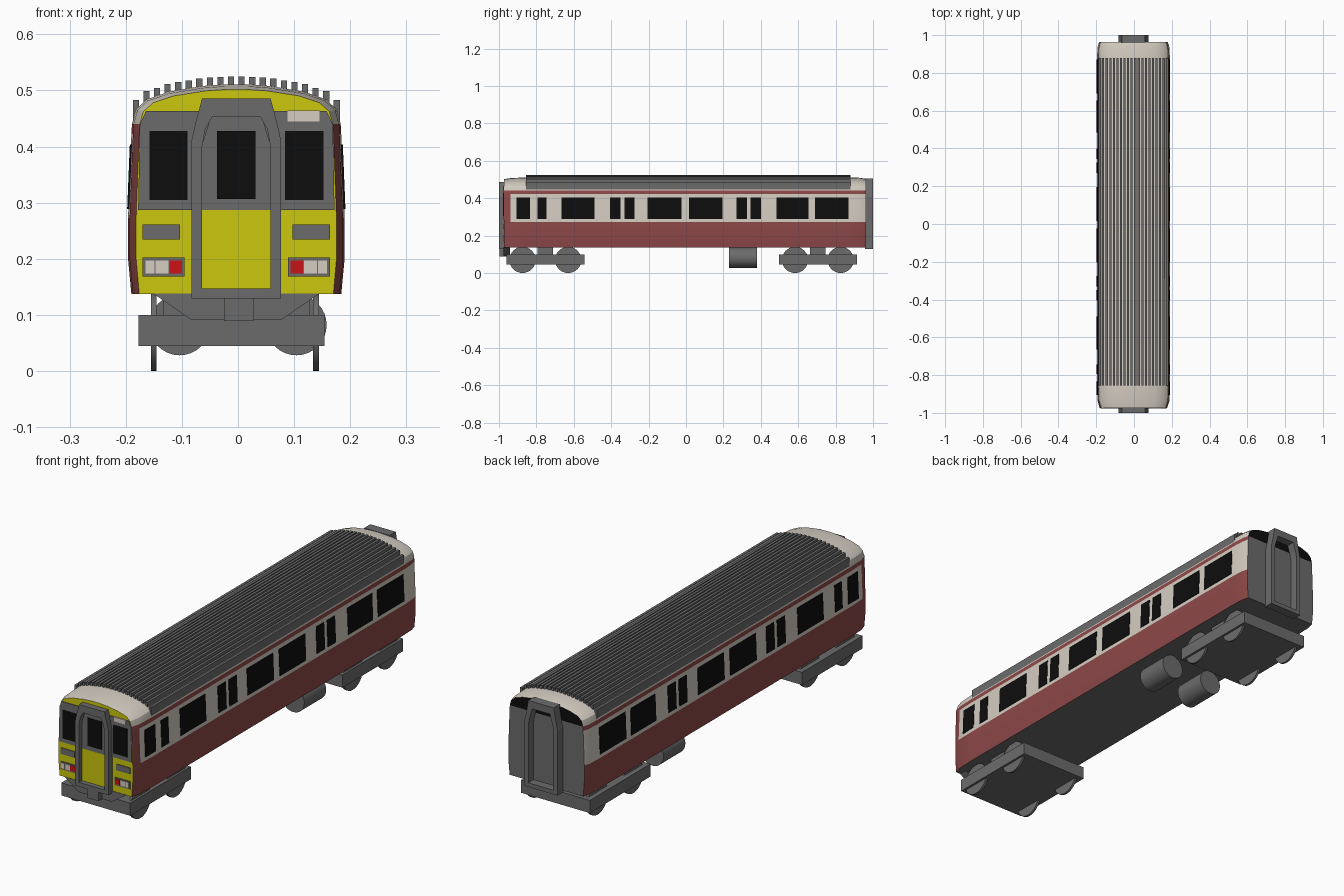
import bpy, bmesh, math
from mathutils import Matrix

if "Cube" in bpy.data.objects:
    bpy.data.objects.remove(bpy.data.objects["Cube"])

SHIFT = -0.003  # the body sits slightly off centre


def mat(name, r, g, b):
    m = bpy.data.materials.new(name)
    m.diffuse_color = (r, g, b, 1)
    m.use_nodes = True
    m.node_tree.nodes["Principled BSDF"].inputs["Base Color"].default_value = m.diffuse_color
    return m


RED = mat("dull_red", 0.27, 0.065, 0.065)
CREAM = mat("cream", 0.66, 0.61, 0.54)
GREY = mat("grey", 0.148, 0.148, 0.148)
YELLOW = mat("yellow", 0.60, 0.57, 0.004)
BLACK = mat("black", 0.004, 0.004, 0.004)
LAMP = mat("lamp_red", 0.60, 0.006, 0.008)


def finish(bm, name, mats, smooth=False):
    bmesh.ops.recalc_face_normals(bm, faces=bm.faces)
    me = bpy.data.meshes.new(name)
    bm.to_mesh(me)
    bm.free()
    for m in mats:
        me.materials.append(m)
    ob = bpy.data.objects.new(name, me)
    ob.location.x = SHIFT
    bpy.context.collection.objects.link(ob)
    if smooth:
        bpy.ops.object.select_all(action='DESELECT')
        ob.select_set(True)
        bpy.context.view_layer.objects.active = ob
        bpy.ops.object.shade_smooth_by_angle(angle=math.radians(30))
    return ob


def prism(name, pts, y0, y1, m):
    """Extrude an (x, z) polygon along y."""
    bm = bmesh.new()
    a = [bm.verts.new((x, y0, z)) for x, z in pts]
    b = [bm.verts.new((x, y1, z)) for x, z in pts]
    bm.faces.new(a)
    bm.faces.new(b)
    n = len(pts)
    for i in range(n):
        j = (i + 1) % n
        bm.faces.new((a[i], a[j], b[j], b[i]))
    return finish(bm, name, [m])


def box(name, x0, x1, y0, y1, z0, z1, m):
    return prism(name, [(x0, z0), (x1, z0), (x1, z1), (x0, z1)], y0, y1, m)


def cylinder(name, loc, r, depth, axis, m, seg=32):
    bm = bmesh.new()
    rot = Matrix.Rotation(math.pi / 2, 4, axis)
    bmesh.ops.create_cone(bm, cap_ends=True, segments=seg, radius1=r, radius2=r,
                          depth=depth, matrix=Matrix.Translation(loc) @ rot)
    return finish(bm, name, [m], True)


def mirrored(half):
    return half + [(-x, z) for x, z in reversed(half)]


# Body shell: half profile lofted through stations (y, width scale, roof scale)
HALF = [(.187, .137), (.193, .2), (.193, .273), (.187, .422), (.186, .44),
        (.179, .466), (.16, .484), (.12, .498), (.06, .508), (.02, .511)]
PROFILE = mirrored(HALF)
STATIONS = [(-.973, .925, .87), (-.937, .985, .95), (-.86, 1, 1),
            (.88, 1, 1), (.935, .985, .97), (.963, .945, .88)]
BODY = [RED, CREAM, GREY, YELLOW, BLACK]
bm = bmesh.new()
rings = []
for y, sx, sz in STATIONS:
    rings.append([bm.verts.new((x * sx, y, z if z < .44 else .44 + (z - .44) * sz))
                  for x, z in PROFILE])
n = len(PROFILE)
for s in range(len(rings) - 1):
    for i in range(n):
        j = (i + 1) % n
        f = bm.faces.new((rings[s][i], rings[s][j], rings[s + 1][j], rings[s + 1][i]))
        k = min(i, n - 2 - i)
        if i == n - 1:
            f.material_index = 2
        elif k in (0, 1, 3) or (s == 0 and k < 4):
            f.material_index = 0
        else:
            f.material_index = 1
for ring, low, high in ((rings[0], 3, 3), (rings[-1], 2, 4)):
    bm.faces.new(ring[:5] + ring[-5:]).material_index = low
    bm.faces.new(ring[4:-4]).material_index = high
finish(bm, "carriage_body", BODY, True)


# Roof ribs following the roof curve
def roof_z(x):
    x = abs(x)
    for (xa, za), (xb, zb) in zip(HALF[4:], HALF[5:]):
        if xb <= x <= xa:
            return za + (zb - za) * (xa - x) / (xa - xb)
    return HALF[-1][1]


RIBS = 20
for i in range(RIBS):
    x = -.179 + .358 * i / (RIBS - 1)
    z = roof_z(x)
    low = min(roof_z(x - .0055), roof_z(x + .0055)) - .003
    box("roof_rib", x - .0055, x + .0055, -.855, .88, low, z + .014 + .1 * max(0, abs(x) - .15), GREY)

# Side windows, thin plates lying on the sloping waist
WINDOWS = [(-.905, -.835), (-.795, -.745), (-.665, -.49), (-.405, -.35), (-.33, -.275),
           (-.205, -.025), (.015, .195), (.27, .325), (.345, .40), (.485, .655), (.69, .87)]
for side in (-1, 1):
    for y0, y1 in WINDOWS:
        pts = [(.189, .289), (.1945, .289), (.1898, .404), (.185, .404)]
        prism("side_window", [(x * side, z) for x, z in pts], y0, y1, BLACK)

# Front face details
F = -.973
prism("front_window_band", mirrored([(.175, .287), (.172, .44), (.161, .463)]), F - .003, F + .002, GREY)
for side in (-1, 1):
    def plate(name, a, b, z0, z1, t, m):
        box(name, min(a * side, b * side), max(a * side, b * side), F - t, F + .002, z0, z1, m)
    plate("front_window", .087, .155, .305, .428, .005, BLACK)
    plate("front_vent", .100, .167, .234, .261, .003, GREY)
    plate("lamp_housing", .092, .167, .168, .202, .003, GREY)
    plate("red_lamp", .097, .119, .174, .197, .005, LAMP)
    plate("inner_headlamp", .121, .144, .174, .197, .005, CREAM)
    plate("outer_headlamp", .146, .162, .174, .197, .005, CREAM)
box("destination_panel", .091, .148, F - .005, F + .002, .445, .464, CREAM)


# End gangways: a ring frame around a recessed door
def gangway(name, y0, y1, top):
    outer = mirrored([(.08, .129), (.08, .412), (.061, top)])
    inner = mirrored([(.061, .147), (.061, .40), (.055, .432), (.042, top - .032)])
    outer = mirrored([(.08, .129), (.08, .41), (.072, .445), (.061, top)])
    bm = bmesh.new()
    loops = [[bm.verts.new((x, y, z)) for x, z in pts]
             for pts, y in ((outer, y0), (outer, y1), (inner, y1), (inner, y0))]
    c = len(outer)
    for a, b in zip(loops, loops[1:] + loops[:1]):
        for i in range(c):
            j = (i + 1) % c
            bm.faces.new((a[i], a[j], b[j], b[i]))
    finish(bm, name, [GREY])


gangway("front_gangway", F + .002, -1, .486)
gangway("rear_gangway", .958, 1, .505)
box("front_door_lower", -.062, .062, F - .006, F, .14, .287, YELLOW)
prism("front_door_upper", mirrored([(.062, .287), (.062, .40), (.044, .458)]), F - .006, F, GREY)
box("front_door_window", -.034, .034, F - .009, F, .307, .428, BLACK)

# Front skirt and coupler
prism("front_skirt", mirrored([(.148, .138), (.08, .091)]), -.975, -.94, GREY)
box("coupler", -.022, .031, -.997, -.96, .089, .13, GREY)

# Bogies with wheels
for y in (-.752, .705):
    box("bogie_frame", -.174, .157, y - .208, y + .208, .045, .10, GREY)
    box("bogie_pivot", -.13, .13, y - .042, y + .042, .09, .14, GREY)
    for dy in (-.122, .122):
        for x in (-.147, .142):
            cylinder("wheel", (x, y + dy, .07), .07, .01, 'Y', GREY)

# Underfloor tanks
for x in (-.101, .107):
    cylinder("underfloor_tank", (x, .305, .082), .054, .15, 'X', GREY)
